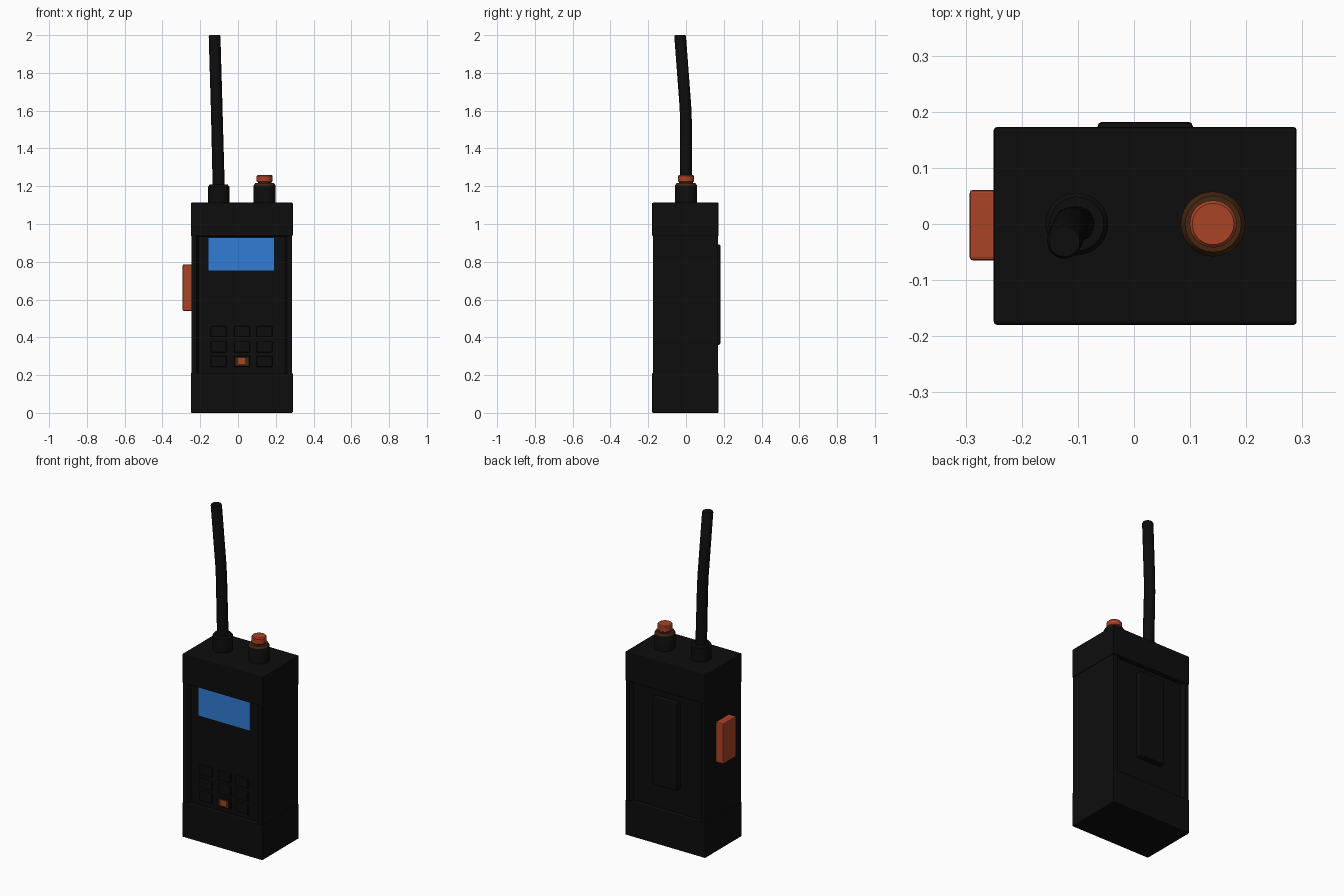
import bpy, bmesh, math
from mathutils import Vector

if "Cube" in bpy.data.objects:
    bpy.data.objects.remove(bpy.data.objects["Cube"])


def material(name, rgb):
    m = bpy.data.materials.new(name)
    m.diffuse_color = (*rgb, 1)
    m.use_nodes = True
    m.node_tree.nodes["Principled BSDF"].inputs["Base Color"].default_value = m.diffuse_color
    return m


BLACK = material("matte black", (0.004, 0.004, 0.004))
ORANGE = material("burnt orange", (0.40, 0.056, 0.020))
BLUE = material("screen blue", (0.032, 0.20, 0.66))
BROWN = material("dark brown", (0.06, 0.020, 0.006))


def finish(name, bm, mats, bevel=0.0, smooth=False):
    bmesh.ops.recalc_face_normals(bm, faces=bm.faces)
    me = bpy.data.meshes.new(name)
    bm.to_mesh(me)
    bm.free()
    for m in mats:
        me.materials.append(m)
    ob = bpy.data.objects.new(name, me)
    bpy.context.collection.objects.link(ob)
    if bevel:
        mod = ob.modifiers.new("bevel", 'BEVEL')
        mod.width, mod.segments = bevel, 2
    if smooth:
        bpy.ops.object.select_all(action='DESELECT')
        ob.select_set(True)
        bpy.context.view_layer.objects.active = ob
        bpy.ops.object.shade_smooth_by_angle(angle=math.radians(35))
    return ob


def box(name, x, y, z, mat, bevel=0.0):
    bm = bmesh.new()
    bmesh.ops.create_cube(bm, size=1)
    for v in bm.verts:
        v.co = [(a + b) / 2 + c * (b - a) for c, (a, b) in zip(v.co, (x, y, z))]
    return finish(name, bm, [mat], bevel)


def tube(name, stations, mats, sides=28, pick=None):
    """Round part lofted through (x, y, z, radius) stations."""
    bm = bmesh.new()
    rings = []
    for x, y, z, r in stations:
        rings.append([bm.verts.new((x + r * math.cos(t), y + r * math.sin(t), z))
                      for t in (2 * math.pi * i / sides for i in range(sides))])
    for a, b in zip(rings, rings[1:]):
        for i in range(sides):
            j = (i + 1) % sides
            bm.faces.new((a[i], a[j], b[j], b[i]))
    bm.faces.new(rings[0])
    bm.faces.new(rings[-1])
    if pick:
        for f in bm.faces:
            f.material_index = pick(f.calc_center_median().z)
    return finish(name, bm, mats, smooth=True)


X0, X1, Y0, Y1 = -0.25, 0.29, -0.18, 0.173

# End caps of the case
box("bottom_cap", (X0, X1), (Y0, Y1), (0, 0.212), BLACK, 0.006)
box("top_cap", (X0, X1), (Y0, Y1), (0.935, 1.113), BLACK, 0.006)

# Middle of the case: H-shaped section leaves recessed front and back panels
a0, a1, b0, b1 = X0 + 0.004, X1 - 0.004, Y0 + 0.004, Y1 - 0.004
rail, slope, depth = 0.026, 0.012, 0.024
outline = [(a0, b0), (a0 + rail, b0), (a0 + rail + slope, b0 + depth),
           (a1 - rail - slope, b0 + depth), (a1 - rail, b0), (a1, b0),
           (a1, b1), (a1 - rail, b1), (a1 - rail - slope, b1 - depth),
           (a0 + rail + slope, b1 - depth), (a0 + rail, b1), (a0, b1)]
bm = bmesh.new()
base = bm.faces.new([bm.verts.new((x, y, 0.205)) for x, y in outline])
ext = bmesh.ops.extrude_face_region(bm, geom=[base])
bmesh.ops.translate(bm, vec=Vector((0, 0, 0.74)),
                    verts=[g for g in ext['geom'] if isinstance(g, bmesh.types.BMVert)])
finish("middle_case", bm, [BLACK])

# Screen
panel = b0 + depth
box("screen", (-0.155, 0.19), (panel - 0.006, panel + 0.002), (0.755, 0.926), BLUE)

# Keypad, with one coloured key
for row, z in enumerate((0.43, 0.35, 0.272)):
    for col, x in enumerate((-0.103, 0.021, 0.140)):
        box(f"key_{row}_{col}", (x - 0.042, x + 0.042), (panel - 0.014, panel + 0.002),
            (z - 0.029, z + 0.029), BLACK, 0.005)
box("key_mark_border", (-0.012, 0.055), (panel - 0.016, panel - 0.012), (0.25, 0.294), BROWN)
box("key_mark", (0.0, 0.038), (panel - 0.018, panel - 0.012), (0.258, 0.29), ORANGE)

# Belt plate on the back
box("belt_plate", (-0.065, 0.105), (b1 - depth - 0.005, 0.182), (0.36, 0.892), BLACK, 0.008)

# Talk button on the side
box("talk_button", (-0.293, -0.24), (-0.065, 0.061), (0.54, 0.786), ORANGE, 0.006)

# Antenna socket and bent antenna
tube("antenna_socket", [(-0.102, 0, 1.10, 0.056), (-0.102, 0, 1.198, 0.056),
                        (-0.102, 0, 1.208, 0.048)], [BLACK])
tube("antenna", [(-0.102, 0, 1.19, 0.032), (-0.111, 0, 1.54, 0.031),
                 (-0.113, -0.003, 1.62, 0.031), (-0.124, -0.031, 1.993, 0.031),
                 (-0.124, -0.031, 2.0, 0.027)], [BLACK], 20)

# Knob with brown upper rim and orange cap
tube("knob_base", [(0.141, 0, 1.10, 0.058), (0.141, 0, 1.204, 0.058),
                   (0.141, 0, 1.216, 0.050)], [BLACK, BROWN],
     pick=lambda z: int(z > 1.2))
tube("knob_cap", [(0.141, 0, 1.21, 0.036), (0.141, 0, 1.222, 0.036), (0.141, 0, 1.226, 0.042),
                  (0.141, 0, 1.254, 0.042), (0.141, 0, 1.26, 0.037)], [BROWN, ORANGE],
     pick=lambda z: int(z > 1.223))
